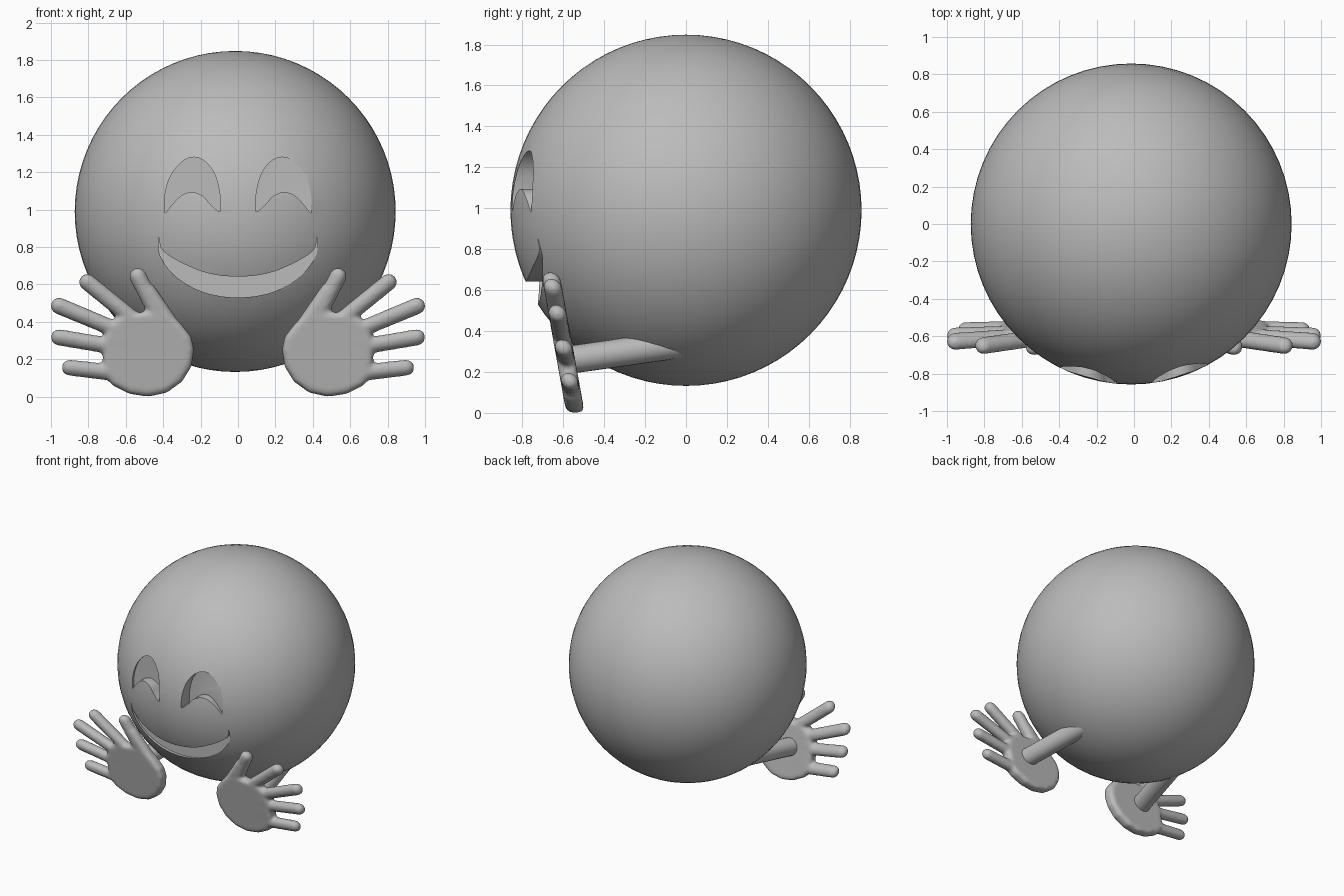
import bpy, bmesh, math
from mathutils import Vector, Matrix

cube = bpy.data.objects.get("Cube")
if cube:
    bpy.data.objects.remove(cube, do_unlink=True)

# One plain grey for everything
grey = bpy.data.materials.new("plain grey")
grey.use_nodes = True
grey.diffuse_color = (0.5, 0.5, 0.5, 1)
grey.node_tree.nodes["Principled BSDF"].inputs["Base Color"].default_value = (0.5, 0.5, 0.5, 1)

CENTRE = Vector((-0.015, 0, 0.99))
RADIUS = 0.858


def make_object(name, bm):
    bmesh.ops.recalc_face_normals(bm, faces=bm.faces)
    mesh = bpy.data.meshes.new(name)
    bm.to_mesh(mesh)
    bm.free()
    mesh.materials.append(grey)
    obj = bpy.data.objects.new(name, mesh)
    bpy.context.collection.objects.link(obj)
    return obj


def activate(obj):
    bpy.ops.object.select_all(action='DESELECT')
    obj.select_set(True)
    bpy.context.view_layer.objects.active = obj


def apply_modifiers(obj):
    activate(obj)
    for mod in list(obj.modifiers):
        bpy.ops.object.modifier_apply(modifier=mod.name)


def smooth(obj, angle=40):
    activate(obj)
    bpy.ops.object.shade_smooth_by_angle(angle=math.radians(angle))


def add_prism(bm, outline, y0, y1):
    """Closed (x, z) outline extruded from y0 to y1."""
    face = bm.faces.new([bm.verts.new((x, y0, z)) for x, z in outline])
    ext = bmesh.ops.extrude_face_region(bm, geom=[face])
    verts = [g for g in ext["geom"] if isinstance(g, bmesh.types.BMVert)]
    bmesh.ops.translate(bm, verts=verts, vec=(0, y1 - y0, 0))


def add_rod(bm, a, b, ra, rb):
    """Tapered rod with round ends."""
    a, b = Vector(a), Vector(b)
    d = b - a
    turn = d.to_track_quat('Z', 'Y').to_matrix().to_4x4()
    bmesh.ops.create_cone(bm, cap_ends=True, segments=24, radius1=ra, radius2=rb,
                          depth=d.length, matrix=Matrix.Translation((a + b) / 2) @ turn)
    for p, r in ((a, ra), (b, rb)):
        bmesh.ops.create_uvsphere(bm, u_segments=24, v_segments=12, radius=r,
                                  matrix=Matrix.Translation(p) @ turn)


def curve(points, steps=6):
    """Catmull-Rom curve through an open list of points."""
    pts = [Vector(p) for p in points]
    pts = [2 * pts[0] - pts[1]] + pts + [2 * pts[-1] - pts[-2]]
    out = []
    for p, q, r, s in zip(pts, pts[1:], pts[2:], pts[3:]):
        for i in range(steps):
            t = i / steps
            out.append(0.5 * (2 * q + (r - p) * t + (2 * p - 5 * q + 4 * r - s) * t * t
                              + (3 * q - p - 3 * r + s) * t ** 3))
    return out + [pts[-2]]


def carve(obj, outline, floor_y):
    """Cut a flat-floored recess into the front."""
    bm = bmesh.new()
    add_prism(bm, outline, -1.1, floor_y)
    cutter = make_object("recess_cutter", bm)
    cutter.hide_render = True
    mod = obj.modifiers.new("recess", 'BOOLEAN')
    mod.operation, mod.solver, mod.object = 'DIFFERENCE', 'EXACT', cutter
    apply_modifiers(obj)
    bpy.data.objects.remove(cutter, do_unlink=True)


# Round head
bm = bmesh.new()
bmesh.ops.create_uvsphere(bm, u_segments=64, v_segments=40, radius=RADIUS,
                          matrix=Matrix.Translation(CENTRE))
head = make_object("head", bm)

# Smiling eyes: tall arch above, bell-shaped cheek below
upper = curve([(0.095, 0.99), (0.097, 1.08), (0.125, 1.19), (0.18, 1.26), (0.24, 1.28),
               (0.30, 1.255), (0.36, 1.18), (0.39, 1.08), (0.39, 0.98)])
lower = curve([(0.385, 0.985), (0.345, 1.035), (0.295, 1.08), (0.24, 1.093),
               (0.185, 1.07), (0.145, 1.025), (0.105, 0.99)])
for side in (1, -1):
    carve(head, [(side * p.x, p.y) for p in upper + lower], -0.747)

# Wide smiling mouth
lip_top = curve([(-0.422, 0.85), (-0.405, 0.785), (-0.31, 0.72), (-0.16, 0.66), (0, 0.642),
                 (0.16, 0.66), (0.31, 0.72), (0.405, 0.785), (0.422, 0.85)])
lip_low = curve([(0.426, 0.85), (0.415, 0.75), (0.33, 0.64), (0.18, 0.557), (0, 0.53),
                 (-0.18, 0.557), (-0.33, 0.64), (-0.415, 0.75), (-0.426, 0.85)])
carve(head, lip_top + lip_low, -0.70)
smooth(head, 35)

# Palm outline and fingers: root, tip, root radius, tip radius (x, z)
PALM = [(0.235, 0.25), (0.25, 0.16), (0.30, 0.08), (0.38, 0.022), (0.48, 0.0), (0.58, 0.015),
        (0.67, 0.06), (0.72, 0.12), (0.725, 0.30), (0.69, 0.39), (0.61, 0.45), (0.53, 0.45),
        (0.45, 0.46), (0.38, 0.47), (0.30, 0.385), (0.25, 0.32)]
FINGERS = [((0.40, 0.38), (0.535, 0.643), 0.07, 0.046),
           ((0.58, 0.43), (0.805, 0.612), 0.045, 0.045),
           ((0.62, 0.345), (0.957, 0.485), 0.043, 0.045),
           ((0.62, 0.26), (0.957, 0.317), 0.043, 0.044),
           ((0.60, 0.12), (0.90, 0.155), 0.045, 0.043)]


def make_hand(name, side):
    bm = bmesh.new()
    add_prism(bm, PALM, -0.045, 0.045)
    rim = [e for e in bm.edges if abs(e.verts[0].co.y - e.verts[1].co.y) < 1e-5]
    bmesh.ops.bevel(bm, geom=rim, offset=0.03, segments=4, profile=0.5, affect='EDGES')
    for root, tip, r0, r1 in FINGERS:
        r0 = min(r0, 0.045)
        add_rod(bm, (root[0], 0, root[1]), (tip[0], 0, tip[1]), r0, r1)
    # thicker thumb base
    add_rod(bm, (0.37, 0, 0.40), (0.48, 0, 0.56), 0.045, 0.045)
    for v in bm.verts:
        v.co.y += -0.54 - 0.18 * v.co.z
        v.co.x *= side
    hand = make_object(name, bm)
    mod = hand.modifiers.new("blend", 'REMESH')
    mod.mode, mod.voxel_size = 'VOXEL', 0.011
    mod = hand.modifiers.new("soften", 'SMOOTH')
    mod.factor, mod.iterations = 0.5, 6
    apply_modifiers(hand)
    smooth(hand, 180)


def make_arm(name, side):
    bm = bmesh.new()
    add_rod(bm, (side * 0.53, -0.55, 0.262), (side * 0.40, 0.10, 0.355), 0.068, 0.07)
    smooth(make_object(name, bm), 60)


for label, side in (("left", 1), ("right", -1)):
    make_hand(label + "_hand", side)
    make_arm(label + "_arm", side)
